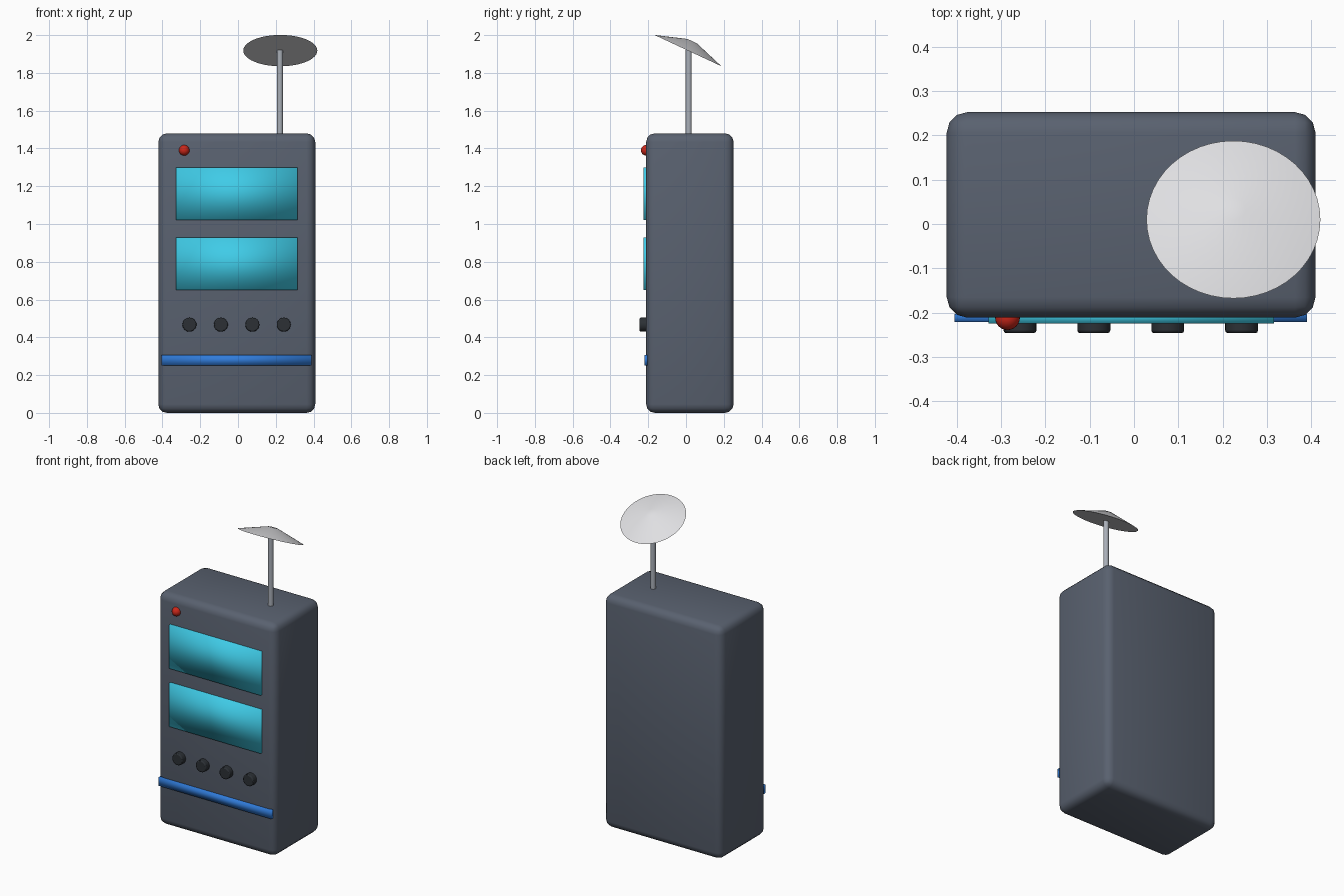
import bpy
from math import radians

cube = bpy.data.objects.get("Cube")
if cube:
    bpy.data.objects.remove(cube, do_unlink=True)


def material(name, r, g, b):
    m = bpy.data.materials.new(name)
    m.use_nodes = True
    m.diffuse_color = (r, g, b, 1)
    m.node_tree.nodes["Principled BSDF"].inputs["Base Color"].default_value = (r, g, b, 1)
    return m


SLATE = material("slate_grey", 0.10, 0.12, 0.16)
CYAN = material("screen_cyan", 0.05, 0.60, 0.80)
BLUE = material("stripe_blue", 0.03, 0.20, 0.70)
RED = material("lamp_red", 0.60, 0.02, 0.01)
BLACK = material("knob_black", 0.025, 0.03, 0.036)
STEEL = material("mast_steel", 0.40, 0.43, 0.48)
WHITE = material("dish_white", 0.74, 0.74, 0.76)


def finish(name, mat, sharp=None):
    ob = bpy.context.object
    ob.name = ob.data.name = name
    ob.data.materials.append(mat)
    if sharp is None:
        bpy.ops.object.shade_smooth()
    else:
        bpy.ops.object.shade_smooth_by_angle(angle=radians(sharp))
    return ob


def bevel(ob, width, segments):
    mod = ob.modifiers.new("rounded_edges", "BEVEL")
    mod.width, mod.segments = width, segments


def box(name, mat, x, y, z):
    """Box spanning the given (low, high) ranges."""
    spans = (x, y, z)
    bpy.ops.mesh.primitive_cube_add(size=1, location=[(a + b) / 2 for a, b in spans])
    ob = bpy.context.object
    ob.scale = [b - a for a, b in spans]
    bpy.ops.object.transform_apply(location=False, rotation=False, scale=True)
    return finish(name, mat)


# Cabinet with rounded edges
cabinet = box("cabinet", SLATE, (-0.422, 0.409), (-0.211, 0.252), (0, 1.48))
bevel(cabinet, 0.046, 3)

# Two screens and the stripe below the knobs
for name, low in (("upper_screen", 1.02), ("lower_screen", 0.65)):
    box(name, CYAN, (-0.328, 0.316), (-0.224, -0.196), (low, low + 0.278))
box("stripe", BLUE, (-0.404, 0.39), (-0.221, -0.203), (0.252, 0.307))

# Row of knobs
for i in range(4):
    bpy.ops.mesh.primitive_cylinder_add(
        vertices=24, radius=0.037, depth=0.046,
        location=(-0.257 + i * 0.1665, -0.223, 0.467), rotation=(radians(90), 0, 0))
    bevel(finish(f"knob_{i + 1}", BLACK, 50), 0.006, 2)

# Warning lamp
bpy.ops.mesh.primitive_uv_sphere_add(segments=24, ring_count=12, radius=0.028,
                                     location=(-0.285, -0.211, 1.39))
finish("warning_lamp", RED)

# Mast and tilted dish
bpy.ops.mesh.primitive_cylinder_add(vertices=20, radius=0.016, depth=0.46,
                                    location=(0.222, 0.014, 1.69))
finish("mast", STEEL, 50)
tilt = radians(-25)
bpy.ops.mesh.primitive_cone_add(vertices=48, radius1=0.196, radius2=0.027, depth=0.055,
                                location=(0.224, 0.0216, 1.943), rotation=(tilt, 0, 0))
finish("dish", WHITE, 50)
